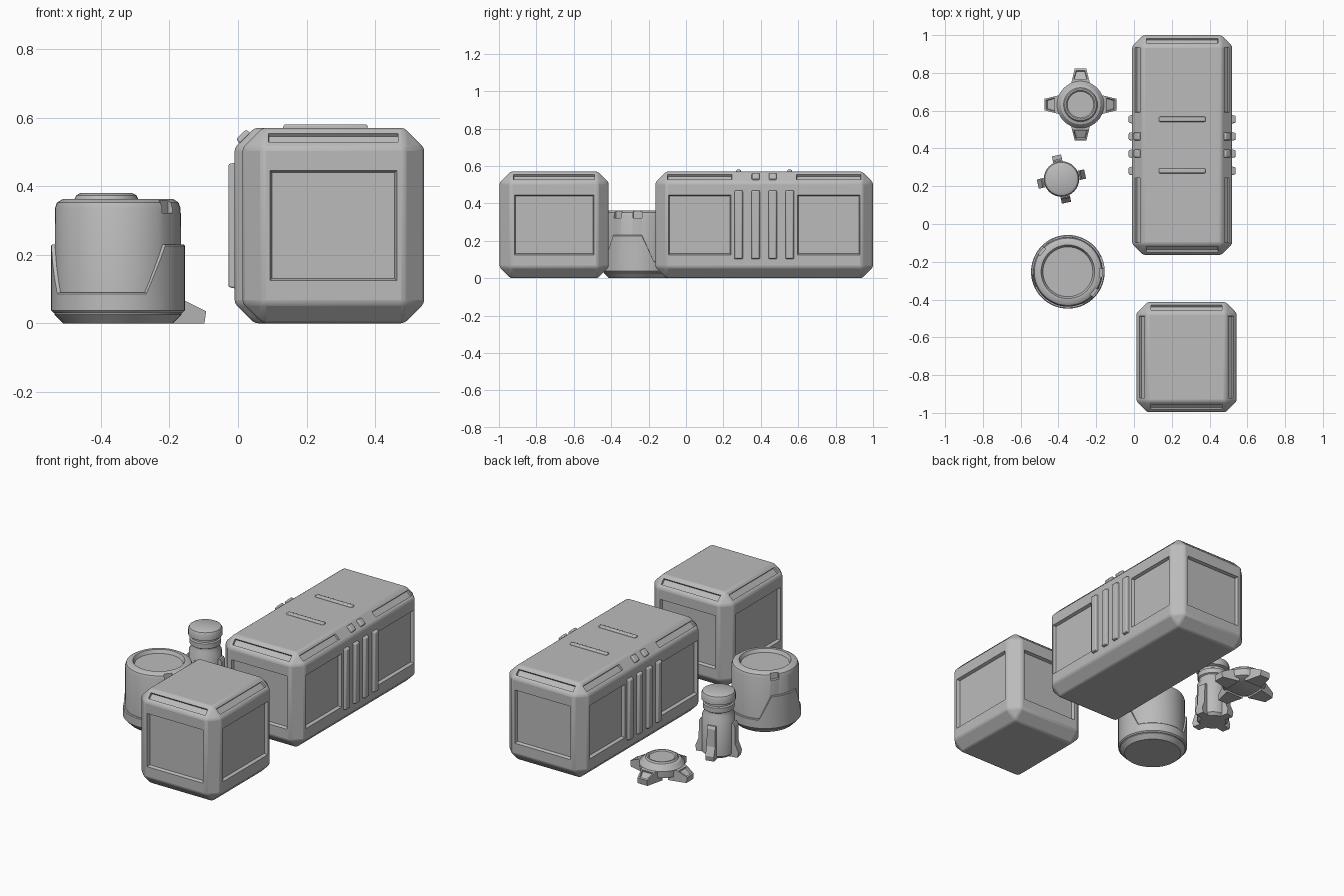
import bpy, bmesh
from math import sin, cos, radians, pi
from mathutils import Matrix, Vector

if "Cube" in bpy.data.objects:
    bpy.data.objects.remove(bpy.data.objects["Cube"])

grey = bpy.data.materials.new("plain_grey")
grey.use_nodes = True
grey.diffuse_color = (0.5, 0.5, 0.5, 1)
grey.node_tree.nodes["Principled BSDF"].inputs["Base Color"].default_value = (0.5, 0.5, 0.5, 1)

UP = Vector((0, 0, 1))
SIDES = [Vector(v) for v in ((1, 0, 0), (-1, 0, 0), (0, 1, 0), (0, -1, 0))]


def finish(name, bm, loc=(0, 0, 0), material=True):
    bmesh.ops.recalc_face_normals(bm, faces=bm.faces)
    mesh = bpy.data.meshes.new(name)
    bm.to_mesh(mesh)
    bm.free()
    ob = bpy.data.objects.new(name, mesh)
    ob.location = loc
    bpy.context.collection.objects.link(ob)
    if material:
        mesh.materials.append(grey)
    return ob


def smooth(ob, angle=32):
    bpy.ops.object.select_all(action='DESELECT')
    ob.select_set(True)
    bpy.context.view_layer.objects.active = ob
    bpy.ops.object.shade_smooth_by_angle(angle=radians(angle))


def frame(loc, normal, along):
    """Matrix whose z is the normal and whose x runs along the part."""
    z, x = normal.normalized(), along.normalized()
    m = Matrix((x, z.cross(x), z)).transposed().to_4x4()
    return Matrix.Translation(loc) @ m


def block(bm, m, length, width, low, high, slope):
    """Box from low to high along local z, its sides leaning by slope."""
    verts = bmesh.ops.create_cube(bm, size=1)["verts"]
    for v in verts:
        grow = slope if v.co.z > 0 else -slope
        z = high if v.co.z > 0 else low
        v.co = m @ Vector((v.co.x * (length + grow), v.co.y * (width + grow), z))


def carve(ob, bm):
    cutter = finish(ob.name + "_cutter", bm, ob.location, False)
    cutter.hide_render = True
    cutter.hide_set(True)
    mod = ob.modifiers.new("recesses", 'BOOLEAN')
    mod.operation, mod.solver, mod.object = 'DIFFERENCE', 'EXACT', cutter


def lathe(name, profile, loc, n):
    bm = bmesh.new()
    verts = [bm.verts.new((r, 0, z)) for r, z in profile]
    edges = [bm.edges.new(p) for p in zip(verts, verts[1:])]
    bmesh.ops.spin(bm, geom=verts + edges, cent=(0, 0, 0), axis=(0, 0, 1),
                   angle=2 * pi, steps=n, use_duplicate=False)
    bmesh.ops.remove_doubles(bm, verts=bm.verts, dist=1e-4)
    return finish(name, bm, loc)


def fins(name, profile, loc, turn, w_in, w_out, dent=False):
    """Four radial prisms from an (r, z) outline, tapering outwards."""
    bm = bmesh.new()
    r0, r1 = min(p[0] for p in profile), max(p[0] for p in profile)
    for k in range(4):
        rot = Matrix.Rotation(radians(turn + 90 * k), 3, 'Z')
        rings = []
        for side in (-0.5, 0.5):
            rings.append([bm.verts.new(rot @ Vector(
                (r, side * (w_in + (w_out - w_in) * (r - r0) / (r1 - r0)), z))) for r, z in profile])
        bm.faces.new(rings[0])
        bm.faces.new(rings[1][::-1])
        for i in range(len(profile)):
            j = (i + 1) % len(profile)
            bm.faces.new((rings[0][j], rings[0][i], rings[1][i], rings[1][j]))
    bmesh.ops.recalc_face_normals(bm, faces=bm.faces)
    if dent:
        bm.normal_update()
        tops = [f for f in bm.faces if 0.3 < f.normal.z < 0.98]
        bmesh.ops.inset_individual(bm, faces=tops, thickness=0.012)
        bmesh.ops.inset_individual(bm, faces=tops, thickness=0.003, depth=-0.012)
    return finish(name, bm, loc)


# Crates
HEIGHT, CUT, WIDTH = 0.57, 0.058, 0.53


def crate(name, cx, cy, length, spans):
    """spans: (centre, length) of each recessed panel along the long sides."""
    bm = bmesh.new()
    bmesh.ops.create_cube(bm, size=1)
    bmesh.ops.scale(bm, vec=(WIDTH, length, HEIGHT), verts=bm.verts)
    bmesh.ops.bevel(bm, geom=bm.edges[:], offset=CUT, segments=1, affect='EDGES')
    ob = finish(name, bm, (cx, cy, HEIGHT / 2))
    soft = ob.modifiers.new("soft_edges", 'BEVEL')
    soft.width, soft.segments, soft.limit_method = 0.01, 2, 'ANGLE'
    soft.angle_limit = radians(30)

    cut = bmesh.new()
    for n in SIDES:
        along = UP.cross(n)
        reach = WIDTH / 2 if n.x else length / 2
        for centre, size in (spans if n.x else [(0, 0.37)]):
            shift = along * centre * (n.x if n.x else 1)
            block(cut, frame(n * reach + shift, n, along), size, 0.32, -0.018, 0.018, 0.012)
            edge = n * (reach - CUT / 2) + UP * (HEIGHT / 2 - CUT / 2) + shift
            block(cut, frame(edge, n + UP, along), size + 0.01, 0.038, -0.012, 0.03, 0.004)
    carve(ob, cut)
    smooth(ob)


crate("small_crate", 0.278, -0.705, 0.583, [(0, 0.425)])
LX, LY = 0.255, 0.418
crate("long_crate", LX, LY, 1.163, [(-0.345, 0.335), (0.345, 0.335)])

# Ribs, corner nubs and top bars of the long crate
ribs, nubs, bars = bmesh.new(), bmesh.new(), bmesh.new()
for n in SIDES[:2]:
    for y in (-0.1365, -0.0455, 0.0455, 0.1365):
        block(ribs, frame(n * WIDTH / 2 + Vector((0, y, 0)), n, UP), 0.367, 0.045, -0.02, 0.018, -0.008)
        if abs(y) < 0.1:
            edge = n * (WIDTH / 2 - CUT / 2) + Vector((0, y, HEIGHT / 2 - CUT / 2))
            block(nubs, frame(edge, n + UP, Vector((0, 1, 0))), 0.043, 0.045, -0.02, 0.014, -0.006)
for y in (-0.1365, 0.1365):
    block(bars, frame(Vector((0, y, HEIGHT / 2)), UP, SIDES[0]), 0.248, 0.028, -0.02, 0.01, -0.004)
for name, bm in (("crate_ribs", ribs), ("crate_nubs", nubs), ("crate_top_bars", bars)):
    ob = finish(name, bm, (LX, LY, HEIGHT / 2))
    soft = ob.modifiers.new("soft_edges", 'BEVEL')
    soft.width, soft.segments = 0.005, 2
    smooth(ob)

# Barrel
BARREL = (-0.35, -0.253, 0)
drum = lathe("barrel_body", [(0, 0), (0.16, 0), (0.185, 0.025), (0.184, 0.335), (0.178, 0.352),
                             (0.16, 0.363), (0.142, 0.363), (0.132, 0.343), (0, 0.343)], BARREL, 48)
cut = bmesh.new()
for tab in (-20, 160):
    for off in (-18, 18):
        a = radians(tab + off)
        n = Vector((cos(a), sin(a), 0))
        block(cut, frame(n * 0.19 + UP * 0.345, n, UP.cross(n)), 0.05, 0.05, -0.022, 0.03, 0.004)
carve(drum, cut)
smooth(drum)

# Barrel jacket with two tall tabs
bm = bmesh.new()
rows = []
for deg in range(0, 360, 5):
    off = min(abs((deg - t + 180) % 360 - 180) for t in (-20, 160))
    top = 0.23 - 0.14 * min(max((off - 25) / 20, 0), 1)
    c, s = cos(radians(deg)), sin(radians(deg))
    ring = ((0.178, 0.03), (0.188, 0.03), (0.195, 0.037), (0.195, top - 0.004), (0.191, top), (0.178, top))
    rows.append([bm.verts.new((r * c, r * s, z)) for r, z in ring])
for a, b in zip(rows, rows[1:] + rows[:1]):
    for i in range(len(a)):
        j = (i + 1) % len(a)
        bm.faces.new((a[i], b[i], b[j], a[j]))
smooth(finish("barrel_jacket", bm, BARREL))

# Canister with four fins
CAN = (-0.384, 0.238, 0)
smooth(lathe("canister_body", [(0, 0), (0.075, 0), (0.09, 0.015), (0.09, 0.235), (0.078, 0.255),
                               (0.078, 0.27), (0.086, 0.275), (0.086, 0.305), (0.078, 0.31), (0.078, 0.322),
                               (0.094, 0.327), (0.094, 0.36), (0.088, 0.373), (0.075, 0.38), (0, 0.38)], CAN, 32))
fins("canister_fins", [(0.06, 0), (0.122, 0), (0.128, 0.03), (0.108, 0.08), (0.106, 0.185),
                       (0.098, 0.2), (0.06, 0.2)], CAN, 12, 0.05, 0.05)

# Low disc device with four clawed arms
DISC = (-0.283, 0.632, 0)
smooth(lathe("disc_body", [(0, 0.01), (0.085, 0.01), (0.122, 0.025), (0.125, 0.065), (0.105, 0.09), (0.09, 0.095),
                           (0.084, 0.104), (0.076, 0.104), (0.07, 0.098), (0, 0.098)], DISC, 32))
fins("disc_arms", [(0.08, 0), (0.185, 0), (0.19, 0.035), (0.13, 0.065), (0.08, 0.065)],
     DISC, 0, 0.115, 0.062, True)
